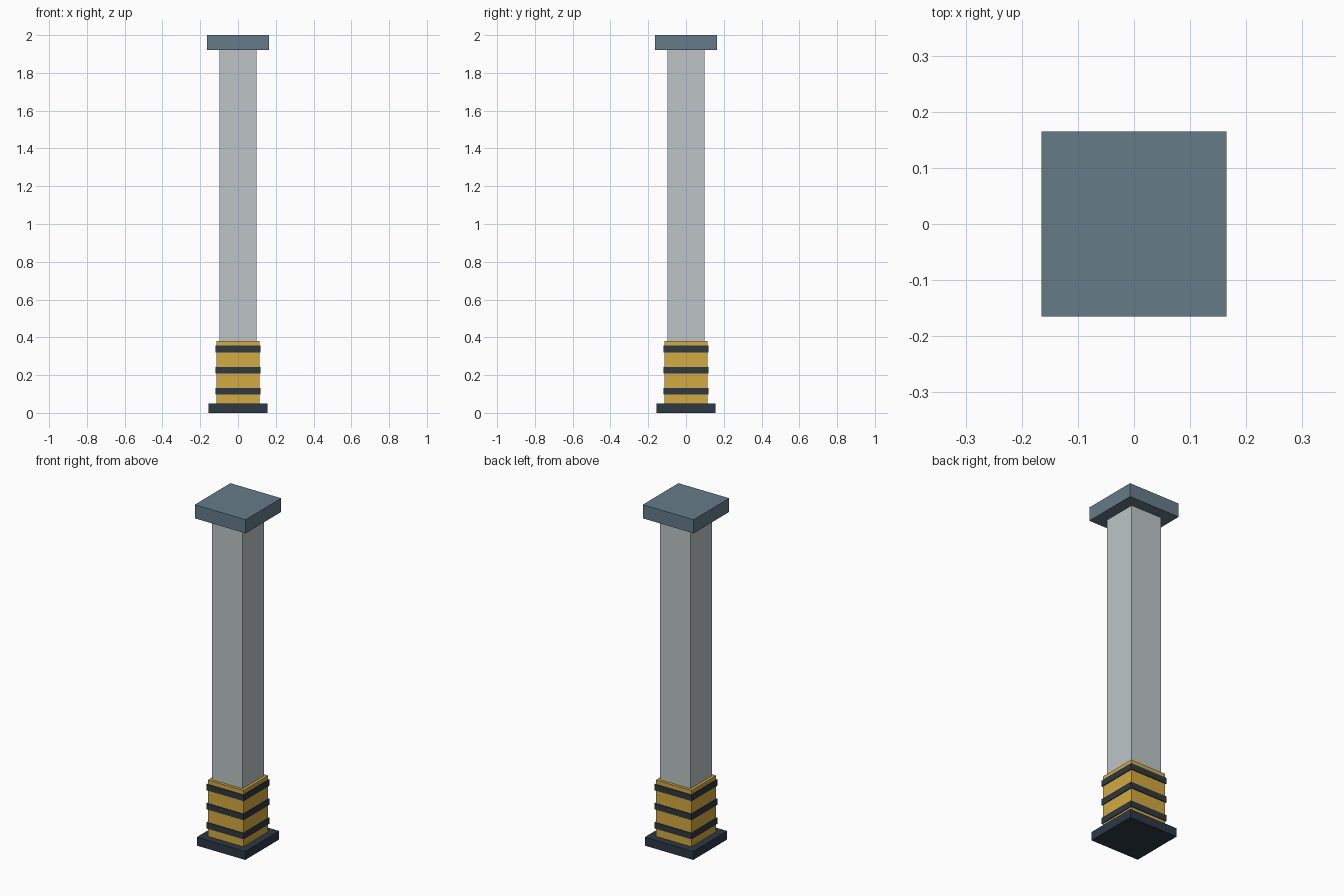
import bpy

if "Cube" in bpy.data.objects:
    bpy.data.objects.remove(bpy.data.objects["Cube"])


def material(name, rgb):
    m = bpy.data.materials.new(name)
    m.diffuse_color = (*rgb, 1)
    m.use_nodes = True
    m.node_tree.nodes["Principled BSDF"].inputs["Base Color"].default_value = m.diffuse_color
    return m


def block(name, half, z0, z1, mat):
    """Square block centred on the z axis, from z0 to z1."""
    bpy.ops.mesh.primitive_cube_add(size=1, location=(0, 0, (z0 + z1) / 2))
    ob = bpy.context.object
    ob.name = name
    ob.scale = (2 * half, 2 * half, z1 - z0)
    bpy.ops.object.transform_apply(location=False, rotation=False, scale=True)
    ob.data.materials.append(mat)
    return ob


concrete = material("pale_grey", (0.51, 0.56, 0.57))
steel = material("blue_grey", (0.13, 0.20, 0.25))
dark = material("dark_navy", (0.025, 0.042, 0.06))
yellow = material("warning_yellow", (0.66, 0.40, 0.05))

# Foot, shaft and top plate
block("base_plate", 0.157, 0.0, 0.05, dark)
block("shaft", 0.099, 0.05, 1.92, concrete)
block("top_plate", 0.165, 1.92, 2.0, steel)

# Yellow guard sleeve with dark hazard bands
block("guard_sleeve", 0.115, 0.05, 0.38, yellow)
for i in range(3):
    z = 0.114 + i * 0.112
    block(f"hazard_band_{i + 1}", 0.12, z - 0.0175, z + 0.0175, dark)
